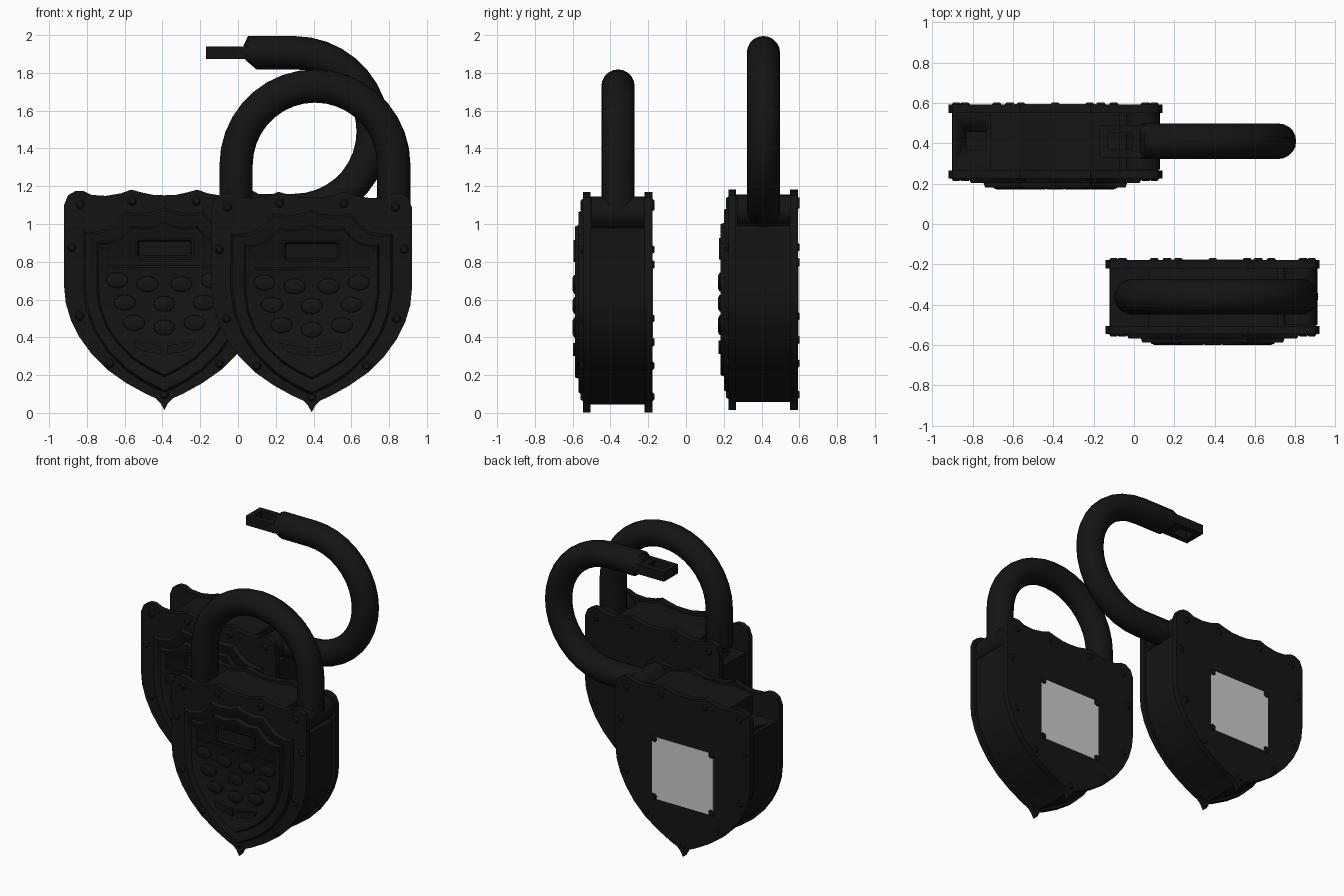
import bpy, bmesh, math
from mathutils import Matrix, Vector

if "Cube" in bpy.data.objects:
    bpy.data.objects.remove(bpy.data.objects["Cube"])

black = bpy.data.materials.new("black_metal")
black.diffuse_color = (0.007, 0.007, 0.007, 1)
black.use_nodes = True
black.node_tree.nodes["Principled BSDF"].inputs["Base Color"].default_value = black.diffuse_color


def finish(bm, name, loc, mat=black, angle=35):
    bmesh.ops.recalc_face_normals(bm, faces=bm.faces)
    me = bpy.data.meshes.new(name)
    bm.to_mesh(me)
    bm.free()
    ob = bpy.data.objects.new(name, me)
    ob.location = loc
    bpy.context.collection.objects.link(ob)
    if mat:
        me.materials.append(mat)
    bpy.ops.object.select_all(action='DESELECT')
    ob.select_set(True)
    bpy.context.view_layer.objects.active = ob
    bpy.ops.object.shade_smooth_by_angle(angle=math.radians(angle))
    return ob


def mirrored(half):
    """Close a right half outline (top to bottom) with its mirror image."""
    return half + [(-x, z) for x, z in reversed(half) if x > 1e-4]


def scaled(pts, s, cz=0.6):
    return [(x * s, cz + (z - cz) * s) for x, z in pts]


def slab(bm, pts, y_back, y_front, taper=1.0, inset=0, depth=0):
    """Extrude an xz outline along y; optional sloped rim and sunken front."""
    back = [bm.verts.new((x, y_back, z)) for x, z in pts]
    front = [bm.verts.new((x, y_front, z)) for x, z in scaled(pts, taper)]
    bm.faces.new(back)
    face = bm.faces.new(front)
    n = len(pts)
    for i in range(n):
        j = (i + 1) % n
        bm.faces.new((back[i], back[j], front[j], front[i]))
    bmesh.ops.recalc_face_normals(bm, faces=bm.faces)
    if inset:
        bmesh.ops.inset_region(bm, faces=[face], thickness=inset * 0.55)
        bmesh.ops.inset_region(bm, faces=[face], thickness=inset * 0.45, depth=-depth)


def box(bm, center, size):
    bmesh.ops.create_cube(bm, size=1, matrix=Matrix.Translation(center) @ Matrix.Diagonal((*size, 1)))


def disc(bm, center, r1, r2, depth, segs=12, facing=-1):
    """Short cone along y, its r2 end pointing to facing * y."""
    m = Matrix.Translation(center) @ Matrix.Rotation(-facing * math.pi / 2, 4, 'X')
    bmesh.ops.create_cone(bm, cap_ends=True, segments=segs, radius1=r1, radius2=r2, depth=depth, matrix=m)


LOWER = [(0.53, 0.65), (0.522, 0.57), (0.495, 0.48), (0.45, 0.39), (0.385, 0.3),
         (0.3, 0.215), (0.2, 0.145), (0.1, 0.09)]
PLATE = mirrored([(0, 1.14), (0.06, 1.142), (0.12, 1.155), (0.175, 1.17), (0.23, 1.15), (0.31, 1.137),
                  (0.385, 1.142), (0.43, 1.163), (0.47, 1.163), (0.51, 1.14), (0.53, 1.09)]
                 + LOWER + [(0.045, 0.065), (0.02, 0.04), (0, 0.003)])
BODY = mirrored([(0, 1.125), (0.1, 1.13), (0.175, 1.145), (0.25, 1.13), (0.32, 1.12), (0.32, 0.98),
                 (0.51, 0.98)] + scaled(LOWER, 0.963) + [(0, 0.045)])
EMBLEM = mirrored([(0, 1.08), (0.06, 1.055), (0.13, 1.045), (0.21, 1.055), (0.25, 1.005), (0.31, 0.96),
                   (0.38, 0.945), (0.43, 0.95), (0.432, 0.65), (0.415, 0.53), (0.37, 0.41),
                   (0.3, 0.305), (0.2, 0.205), (0.1, 0.14), (0, 0.09)])
RIVETS = [(0.17, 1.11), (0.445, 1.09), (0.49, 0.865), (0.45, 0.5), (0.29, 0.25)]
BUTTONS = [(0.25, 0.69), (0.09, 0.67), (0.21, 0.572), (0, 0.565), (0.16, 0.465), (0, 0.44)]


def both_sides(points):
    return points + [(-x, z) for x, z in points if x]


def make_case(tag, loc):
    # front and back cover plates
    for name, y0, y1 in (("front_plate", -0.145, -0.185), ("back_plate", 0.14, 0.182)):
        bm = bmesh.new()
        slab(bm, PLATE, y0, y1)
        finish(bm, f"{tag}_{name}", loc)
    # body core with shackle pockets in its top corners
    bm = bmesh.new()
    slab(bm, BODY, 0.145, -0.15)
    core = finish(bm, f"{tag}_body_core", loc)
    bm = bmesh.new()
    box(bm, (-0.39, 0, 0.95), (0.1, 0.09, 0.25))
    cutter = finish(bm, f"{tag}_latch_slot_cutter", loc)
    cutter.hide_render = True
    cutter.hide_set(True)
    cut = core.modifiers.new("latch_slot", 'BOOLEAN')
    cut.object = cutter
    cut.solver = 'EXACT'
    # rivets on both faces
    bm = bmesh.new()
    for x, z in both_sides(RIVETS + [(0, 0.085)]):
        disc(bm, (x, -0.191, z), 0.025, 0.015, 0.014)
        disc(bm, (x, 0.186, z), 0.025, 0.015, 0.012, facing=1)
    finish(bm, f"{tag}_rivets", loc)
    # stepped shield on the front
    bm = bmesh.new()
    slab(bm, EMBLEM, -0.18, -0.208, 0.965, 0.035, 0.008)
    slab(bm, scaled(EMBLEM, 0.84), -0.185, -0.228, 0.96, 0.03, 0.008)
    finish(bm, f"{tag}_front_shield", loc)
    # display window with frame, and divider below it
    bm = bmesh.new()
    window = [(-0.155, 0.815), (-0.14, 0.8), (0.14, 0.8), (0.155, 0.815),
              (0.155, 0.9), (0.14, 0.915), (-0.14, 0.915), (-0.155, 0.9)]
    slab(bm, window, -0.21, -0.235, 1, 0.022, 0.012)
    box(bm, (0, -0.222, 0.765), (0.6, 0.012, 0.014))
    finish(bm, f"{tag}_display", loc)
    # oval keypad buttons
    bm = bmesh.new()
    oval = [(math.cos(a * math.tau / 16), math.sin(a * math.tau / 16)) for a in range(16)]
    for x, z in both_sides(BUTTONS):
        lo = [bm.verts.new((x + 0.058 * c, -0.215, z + 0.042 * s)) for c, s in oval]
        mid = [bm.verts.new((x + 0.056 * c, -0.232, z + 0.04 * s)) for c, s in oval]
        top = [bm.verts.new((x + 0.036 * c, -0.24, z + 0.025 * s)) for c, s in oval]
        for a, b in ((lo, mid), (mid, top)):
            for i in range(16):
                bm.faces.new((a[i], a[(i + 1) % 16], b[(i + 1) % 16], b[i]))
        bm.faces.new(top)
    # two wedge keys under the ovals
    for s in (1, -1):
        slab(bm, [(s * x, z) for x, z in ((0.015, 0.345), (0.165, 0.37), (0.15, 0.335), (0.1, 0.31), (0.015, 0.3))],
             -0.215, -0.237)
    finish(bm, f"{tag}_keypad", loc)
    # pale panel on the back, with four corner screws
    bm = bmesh.new()
    w, z0, z1, c = 0.24, 0.36, 0.80, 0.03
    slab(bm, [(-w + c, z0), (w - c, z0), (w - c, z0 + c), (w, z0 + c), (w, z1 - c), (w - c, z1 - c), (w - c, z1),
              (-w + c, z1), (-w + c, z1 - c), (-w, z1 - c), (-w, z0 + c), (-w + c, z0 + c)], 0.178, 0.185)
    finish(bm, f"{tag}_back_panel", loc, None)
    bm = bmesh.new()
    for x in (-w + 0.015, w - 0.015):
        for z in (z0 + 0.015, z1 - 0.015):
            disc(bm, (x, 0.186, z), 0.025, 0.018, 0.012, facing=1)
    finish(bm, f"{tag}_panel_screws", loc)


def make_shackle(tag, loc, turn):
    """Shackle with its origin on the hinge; turn swings it open."""
    R, r, rise, n = 0.4175, 0.088, 0.253, 20
    bm = bmesh.new()
    # rings: centre x, centre z, direction of cross-section, thickness, slant
    rings = [(0, 0, 0, 1, 0)]
    for i in range(19):
        a = math.pi * i / 18
        rings.append((-R + R * math.cos(a), rise + R * math.sin(a), a, 1, 0))
    rings += [(-2 * R, 0.03, math.pi, 1, -0.022), (-2 * R, -0.01, math.pi, 0.45, -0.005)]
    prev = None
    for cx, cz, a, thick, slant in rings:
        ring = []
        for k in range(n):
            t = math.tau * k / n
            u = r * thick * math.cos(t)
            ring.append(bm.verts.new((cx + u * math.cos(a), r * math.sin(t),
                                      cz + u * math.sin(a) + slant * math.cos(t))))
        if prev:
            for k in range(n):
                bm.faces.new((prev[k], prev[(k + 1) % n], ring[(k + 1) % n], ring[k]))
        else:
            bm.faces.new(ring)
        prev = ring
    bm.faces.new(prev)
    # hinge barrel
    disc(bm, (0, 0, 0), 0.085, 0.085, 0.28, 20)
    # flat latch tongue with a square opening
    for y in (-0.06, 0.06):
        box(bm, (-2 * R, y, -0.1), (0.065, 0.04, 0.23))
    box(bm, (-2 * R, 0, -0.195), (0.065, 0.08, 0.04))
    box(bm, (-2 * R, 0, -0.02), (0.065, 0.08, 0.07))
    ob = finish(bm, f"{tag}_shackle", Vector(loc) + Vector((0.435, 0, 1.06)))
    ob.rotation_euler.y = turn


for tag, loc, turn in (("closed_lock", (0.39, -0.36, 0), 0),
                       ("open_lock", (-0.39, 0.41, 0.012), math.pi / 2)):
    make_case(tag, loc)
    make_shackle(tag, loc, turn)
